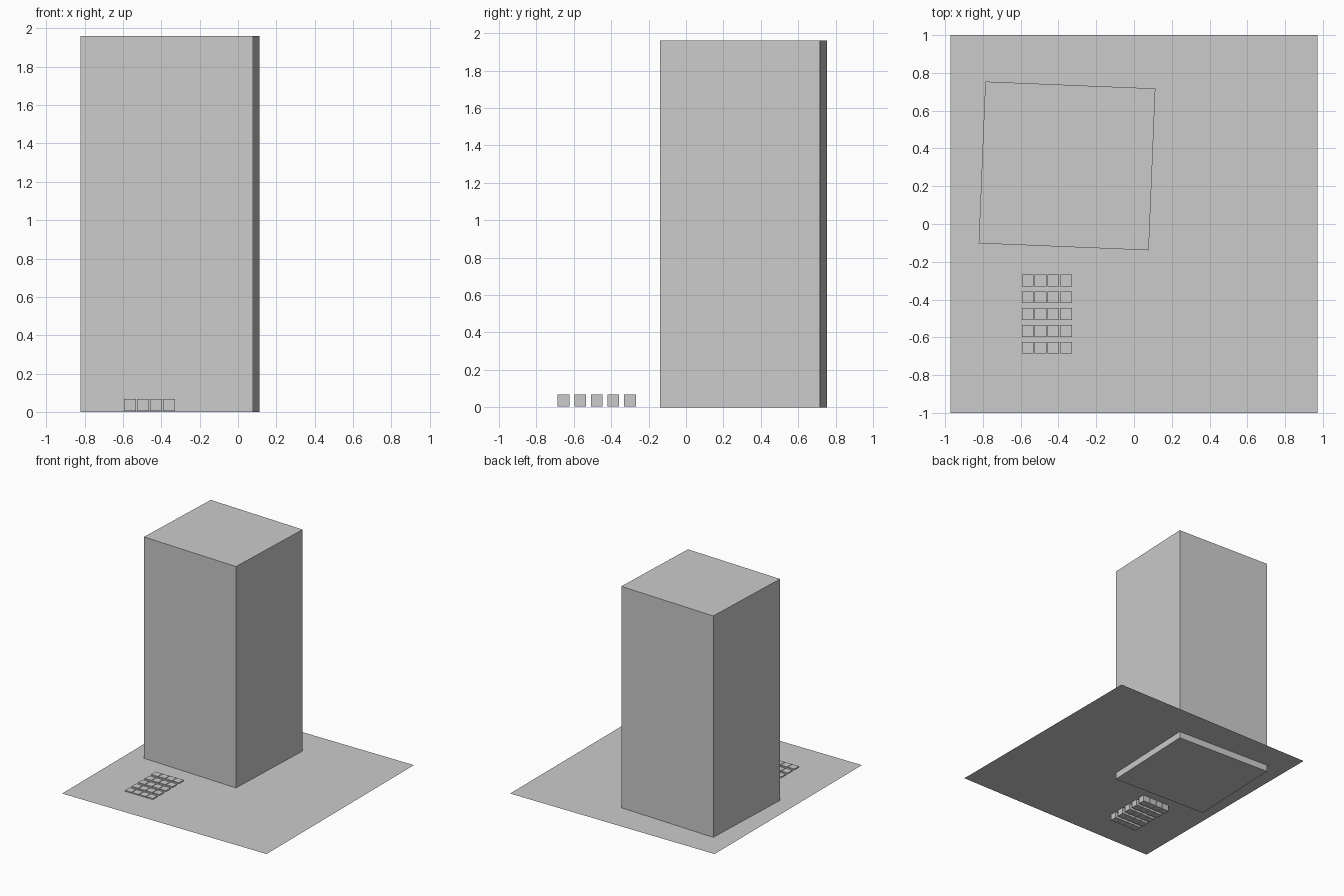
import bpy
from math import radians

if "Cube" in bpy.data.objects:
    bpy.data.objects.remove(bpy.data.objects["Cube"])


def box(name, center, size, turn=0.0):
    bpy.ops.mesh.primitive_cube_add(size=1, location=center, rotation=(0, 0, radians(turn)))
    ob = bpy.context.object
    ob.name = name
    ob.scale = size
    return ob


# Flat ground sheet, cutting through the blocks just above their bases
bpy.ops.mesh.primitive_plane_add(size=1, location=(0, 0, 0.058))
sheet = bpy.context.object
sheet.name = "ground_sheet"
sheet.scale = (1.944, 2.0, 1)

# Tall tower block, slightly turned
box("tower", (-0.3545, 0.3075, 0.98), (0.901, 0.857, 1.96), -2.35)

# Grid of small cubes: 4 columns by 5 rows, almost sunk into the sheet
small = box("small_cubes", (-0.562, -0.655, 0.036), (0.0625, 0.0625, 0.0625))
bpy.ops.object.transform_apply(location=False, rotation=False, scale=True)
for axis, count, step in ((0, 4, 0.0675), (1, 5, 0.0889)):
    arr = small.modifiers.new("repeat", 'ARRAY')
    arr.count = count
    arr.use_relative_offset = False
    arr.use_constant_offset = True
    offset = [0.0, 0.0, 0.0]
    offset[axis] = step
    arr.constant_offset_displace = offset
